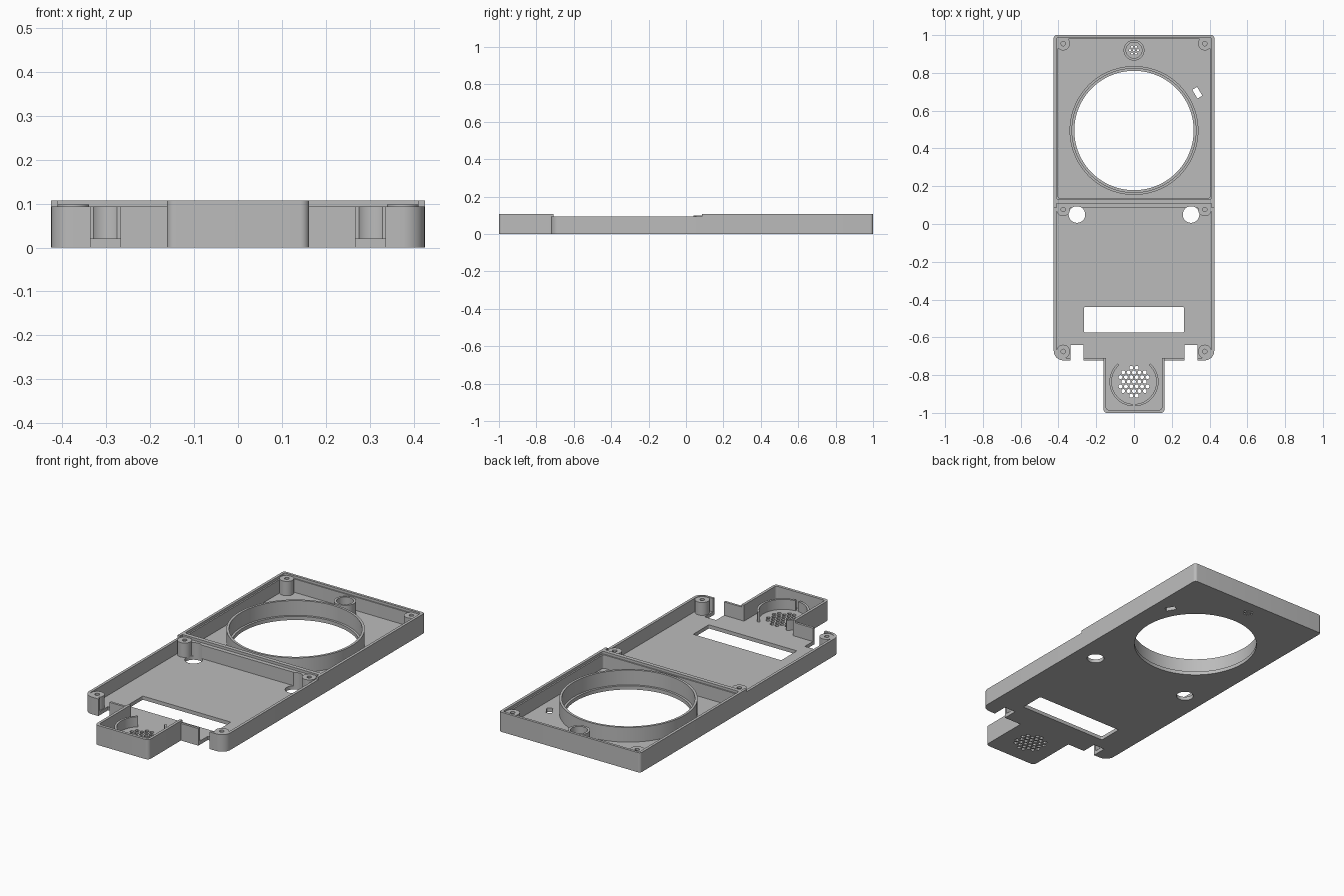
import bpy, bmesh
from math import sin, cos, pi, radians, hypot

if "Cube" in bpy.data.objects:
    bpy.data.objects.remove(bpy.data.objects["Cube"], do_unlink=True)

grey = bpy.data.materials.new("plain_grey_plastic")
grey.use_nodes = True
grey.diffuse_color = (0.5, 0.5, 0.5, 1)
grey.node_tree.nodes["Principled BSDF"].inputs["Base Color"].default_value = (0.5, 0.5, 0.5, 1)

FLOOR, LOW, HIGH = 0.02, 0.093, 0.107
HALF = 0.425
LENS = (0, 0.495)
MIC = (0, 0.92)
SPEAKER = (0, -0.835)


# Outline helpers
def arc(c, r, a0, a1, n):
    return [(c[0] + r * cos(radians(a0 + (a1 - a0) * i / n)),
             c[1] + r * sin(radians(a0 + (a1 - a0) * i / n))) for i in range(n + 1)]


def circle(c, r, n=32):
    return arc(c, r, 0, 360, n)[:-1]


def box(x0, x1, y0, y1, front=0.0, back=0.0):
    """Rectangle outline with separate corner radii at the front and back."""
    pts = []
    for x, y, sx, sy, a, r in ((x0, y0, 1, 1, 180, front), (x1, y0, -1, 1, 270, front),
                               (x1, y1, -1, -1, 0, back), (x0, y1, 1, -1, 90, back)):
        pts += arc((x + sx * r, y + sy * r), r, a, a + 90, 8) if r else [(x, y)]
    return pts


def hex_grid(c, pitch, reach):
    spots = []
    for row in range(-6, 7):
        for col in range(-6, 7):
            x, y = (col + (row % 2) / 2) * pitch, row * pitch * sin(pi / 3)
            if hypot(x, y) <= reach:
                spots.append((c[0] + x, c[1] + y))
    return spots


# Solid helpers
def prism(name, outlines, z0, z1):
    bm = bmesh.new()
    for pts in outlines:
        low = [bm.verts.new((x, y, z0)) for x, y in pts]
        top = [bm.verts.new((x, y, z1)) for x, y in pts]
        bm.faces.new(low[::-1])
        bm.faces.new(top)
        for i in range(len(pts)):
            j = (i + 1) % len(pts)
            bm.faces.new((low[i], low[j], top[j], top[i]))
    bmesh.ops.recalc_face_normals(bm, faces=bm.faces)
    mesh = bpy.data.meshes.new(name)
    bm.to_mesh(mesh)
    bm.free()
    obj = bpy.data.objects.new(name, mesh)
    bpy.context.collection.objects.link(obj)
    return obj


def activate(obj):
    bpy.ops.object.select_all(action="DESELECT")
    obj.select_set(True)
    bpy.context.view_layer.objects.active = obj


def part(name, outline, z0, z1, cuts=()):
    """Prism with a list of (outlines, bottom, top) removed from it."""
    obj = prism(name, [outline], z0, z1)
    obj.data.materials.append(grey)
    activate(obj)
    for outlines, c0, c1 in cuts:
        cutter = prism("cutter", outlines, c0, c1)
        cutter.hide_render = True
        mod = obj.modifiers.new("cut", "BOOLEAN")
        mod.operation, mod.solver, mod.object = "DIFFERENCE", "EXACT", cutter
        bpy.ops.object.modifier_apply(modifier=mod.name)
        bpy.data.objects.remove(cutter, do_unlink=True)
    activate(obj)
    bpy.ops.object.shade_smooth_by_angle(angle=radians(30))
    return obj


THROUGH = (-0.1, 0.3)

# Rear tray with the large round opening, microphone holes and slanted slot
slot = []
for u, v in ((-1, -1), (1, -1), (1, 1), (-1, 1)):
    du, dv, a = u * 0.015, v * 0.027, radians(31)
    slot.append((0.335 + du * cos(a) - dv * sin(a), 0.695 + du * sin(a) + dv * cos(a)))
mic_holes = [circle(p, 0.006, 10) for p in hex_grid(MIC, 0.021, 0.03)]
part("rear_tray", box(-HALF, HALF, 0.085, 1, 0.0, 0.015), 0, HIGH, [
    ([box(-0.402, 0.402, 0.137, 0.98, 0.01, 0.01)], FLOOR, 0.2),
    ([box(-0.41, 0.41, 0.13, 0.986, 0.01, 0.01)], LOW, 0.2),
    ([box(-0.41, 0.41, 0.0, 0.108)], LOW, 0.2),
    ([circle(LENS, 0.316, 96), slot] + mic_holes, *THROUGH),
    ([circle((s * 0.302, 0.05), 0.044) for s in (-1, 1)], *THROUGH),
])

# Front tray with window, round holes and front notches
part("front_tray", box(-HALF, HALF, -0.722, 0.085, 0.05, 0.0), 0, LOW, [
    ([box(-0.41, 0.41, -0.709, 0.2, 0.037, 0.0)], FLOOR, 0.2),
    ([box(-0.148, 0.148, -0.8, -0.6)], FLOOR, 0.2),
    ([box(-0.265, 0.265, -0.575, -0.44, 0.006, 0.006)]
     + [circle((s * 0.302, 0.05), 0.044) for s in (-1, 1)], *THROUGH),
    ([box(*sorted((s * 0.267, s * 0.335)), -0.8, -0.64) for s in (-1, 1)], *THROUGH),
])

# Speaker tab at the front
part("speaker_tab", box(-0.162, 0.162, -1, -0.722, 0.02, 0.0), 0, HIGH, [
    ([box(-0.147, 0.147, -0.984, -0.6, 0.012, 0.0)], FLOOR, 0.2),
    ([circle(p, 0.0105, 12) for p in hex_grid(SPEAKER, 0.0285, 0.083)], *THROUGH),
])
for s, side in ((1, "left"), (-1, "right")):
    # Short raised ends of the tab walls
    part(f"tab_wall_end_{side}", box(*sorted((s * 0.147, s * 0.162)), -0.722, -0.709), FLOOR, HIGH)
    # Curved speaker retainers
    a0, a1 = (-86, 48) if s > 0 else (132, 266)
    part(f"speaker_retainer_{side}",
         arc(SPEAKER, 0.13, a0, a1, 32) + arc(SPEAKER, 0.118, a1, a0, 32), FLOOR, 0.075)

# Raised collars around the large opening and the microphone
part("opening_collar", circle(LENS, 0.341, 96), FLOOR, 0.1,
     [([circle(LENS, 0.328, 96)], 0, 0.2)])
part("microphone_cup", circle(MIC, 0.055, 40), FLOOR, 0.09,
     [([circle(MIC, 0.042, 40)], 0, 0.2)])

# Screw posts
for row, y, top in (("rear", 0.955, 0.098), ("middle", 0.077, 0.098), ("front", -0.675, 0.09)):
    for s, side in ((1, "left"), (-1, "right")):
        c = (s * 0.375, y)
        part(f"{row}_screw_post_{side}", circle(c, 0.036), FLOOR - 0.005, top,
             [([circle(c, 0.012, 16)], 0.04, 0.2)])
